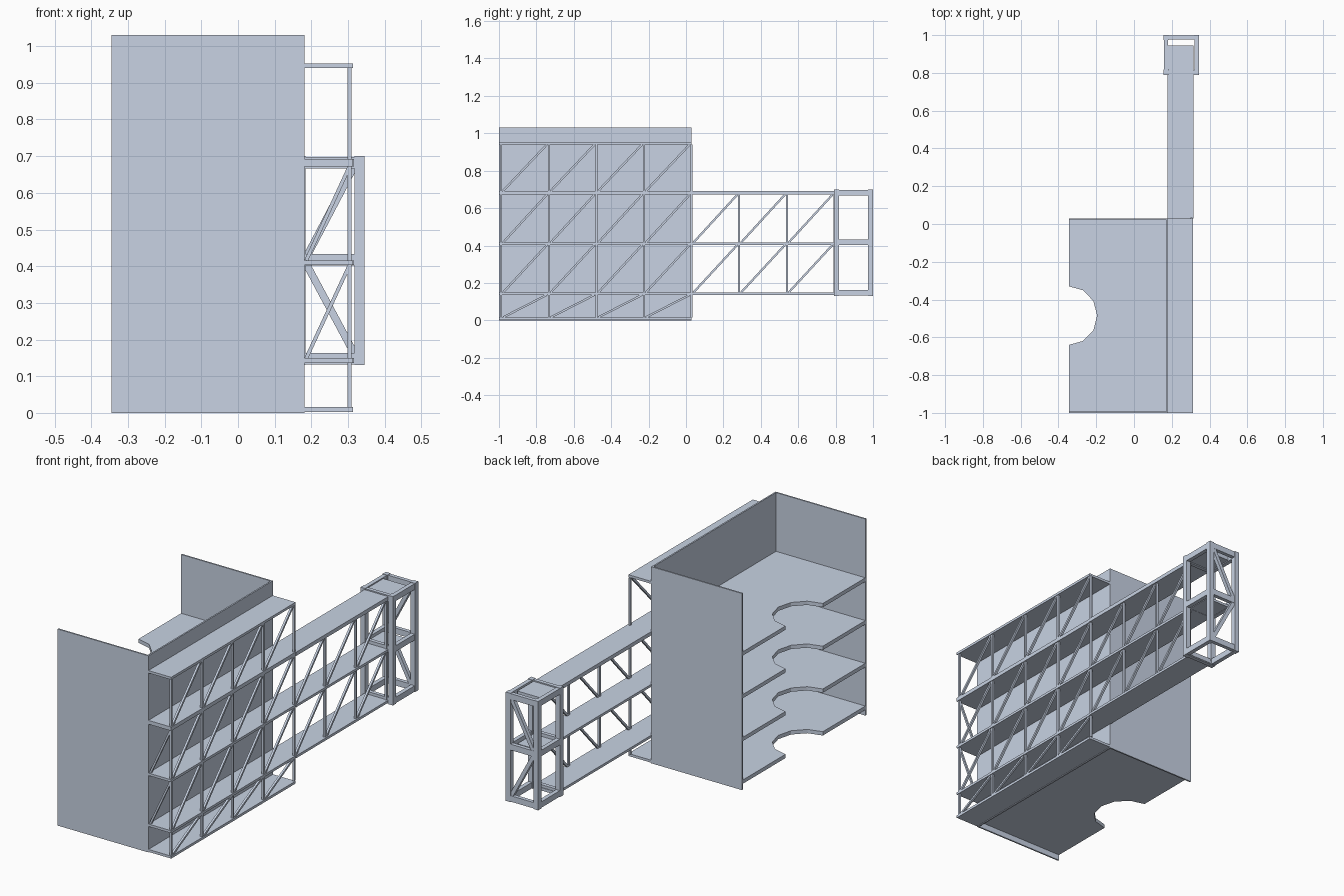
import bpy, bmesh, math
from mathutils import Vector

if "Cube" in bpy.data.objects:
    bpy.data.objects.remove(bpy.data.objects["Cube"])

steel = bpy.data.materials.new("blue_grey_steel")
steel.diffuse_color = (0.58, 0.65, 0.77, 1)
steel.use_nodes = True
steel.node_tree.nodes["Principled BSDF"].inputs["Base Color"].default_value = steel.diffuse_color


def finish(bm, name):
    bmesh.ops.recalc_face_normals(bm, faces=bm.faces)
    me = bpy.data.meshes.new(name)
    bm.to_mesh(me)
    bm.free()
    me.materials.append(steel)
    ob = bpy.data.objects.new(name, me)
    bpy.context.scene.collection.objects.link(ob)


def add_box(bm, x0, x1, y0, y1, z0, z1):
    vs = bmesh.ops.create_cube(bm, size=1)["verts"]
    for v in vs:
        v.co = Vector(((x0 + x1) / 2 + v.co.x * (x1 - x0),
                       (y0 + y1) / 2 + v.co.y * (y1 - y0),
                       (z0 + z1) / 2 + v.co.z * (z1 - z0)))


def box(name, *dims):
    bm = bmesh.new()
    add_box(bm, *dims)
    finish(bm, name)


def add_bar(bm, a, b, w, side):
    """Square bar from a to b, with one pair of faces turned towards side."""
    a, b, s = Vector(a), Vector(b), Vector(side)
    d = (b - a).normalized()
    u = d.cross(s).normalized() * w / 2
    s = s * w / 2
    vs = bmesh.ops.create_cube(bm, size=1)["verts"]
    for v in vs:
        c = v.co.copy()
        v.co = (a if c.z < 0 else b) + u * (2 * c.x) + s * (2 * c.y)


# Building shell, open on the left
box("front_wall", -0.345, 0.181, -1.0, -0.992, 0, 1.03)
box("rear_wall", -0.345, 0.181, 0.022, 0.03, 0, 1.03)
box("side_wall", 0.173, 0.181, -0.992, 0.022, 0, 1.03)

# Floors with a half-round bite out of the open edge
for i in range(4):
    top = 0.05 + 0.224 * i
    pts = [(0.173, -0.992), (0.173, 0.022), (-0.345, 0.022)]
    for k in range(7):
        t = math.radians(90 - 30 * k)
        pts.append((-0.345 + 0.15 * math.cos(t), -0.485 + 0.155 * math.sin(t)))
    pts.append((-0.345, -0.992))
    bm = bmesh.new()
    f = bm.faces.new([bm.verts.new((x, y, top - 0.02)) for x, y in pts])
    ext = bmesh.ops.extrude_face_region(bm, geom=[f])["geom"]
    bmesh.ops.translate(bm, vec=(0, 0, 0.02),
                        verts=[g for g in ext if isinstance(g, bmesh.types.BMVert)])
    finish(bm, "floor_%d" % (i + 1))

# Walkway decks: (underside, top, far end)
decks = [(0.003, 0.016, 0.03), (0.136, 0.149, 0.815), (0.403, 0.416, 0.945),
         (0.672, 0.692, 0.945), (0.94, 0.953, 0.03)]
for i, (z0, z1, y1) in enumerate(decks):
    box("walkway_deck_%d" % (i + 1), 0.181, 0.313, -1.0, 0.03, z0, z1)
    if y1 > 0.5:
        box("bridge_deck_%d" % (i + 1), 0.178, 0.316, 0.03, y1, z0, z1)

# Posts and diagonals on the outer edge, storey by storey
X, W, STEP = 0.304, 0.011, 0.2545
for i in range(4):
    lo, hi = decks[i][1], decks[i + 1][0]
    bays = 7 if i in (1, 2) else 4
    bm = bmesh.new()
    for k in range(bays + 1):
        y = -0.988 + k * STEP
        add_box(bm, X - W / 2, X + W / 2, y - W / 2, y + W / 2, lo, hi)
        if k < bays:
            add_bar(bm, (X, y + 0.01, lo), (X, y + STEP - 0.01, hi), W, (1, 0, 0))
    # Cross brace at the front end of the bridge storeys
    if bays == 7:
        add_bar(bm, (0.186, -0.988, lo), (X, -0.988, hi), 0.01, (0, 1, 0))
    finish(bm, "truss_storey_%d" % (i + 1))

# End tower: posts, ring beams, rear diagonals
T = 0.027
X0, X1, Y0, Y1 = 0.157, 0.345, 0.79, 1.0
bm = bmesh.new()
for x in (X0, X1 - T):
    for y in (Y0, Y1 - T):
        add_box(bm, x, x + T, y, y + T, 0.13, 0.70)
finish(bm, "tower_posts")

bm = bmesh.new()
for z in (0.132, 0.402, 0.667):
    for y in (Y0 + 0.002, Y1 - T + 0.005):
        add_box(bm, X0 + T, X1 - T, y, y + T - 0.007, z, z + 0.031)
    for x in (X0 + 0.002, X1 - T + 0.003):
        add_box(bm, x, x + T - 0.005, Y0 + T, Y1 - T, z, z + 0.031)
finish(bm, "tower_beams")

bm = bmesh.new()
yb = Y1 - T / 2
add_bar(bm, (X0 + T, yb, 0.42), (X1 - T, yb, 0.675), 0.02, (0, 1, 0))
add_bar(bm, (X0 + T, yb, 0.41), (X1 - T, yb, 0.16), 0.02, (0, 1, 0))
finish(bm, "tower_diagonals")
